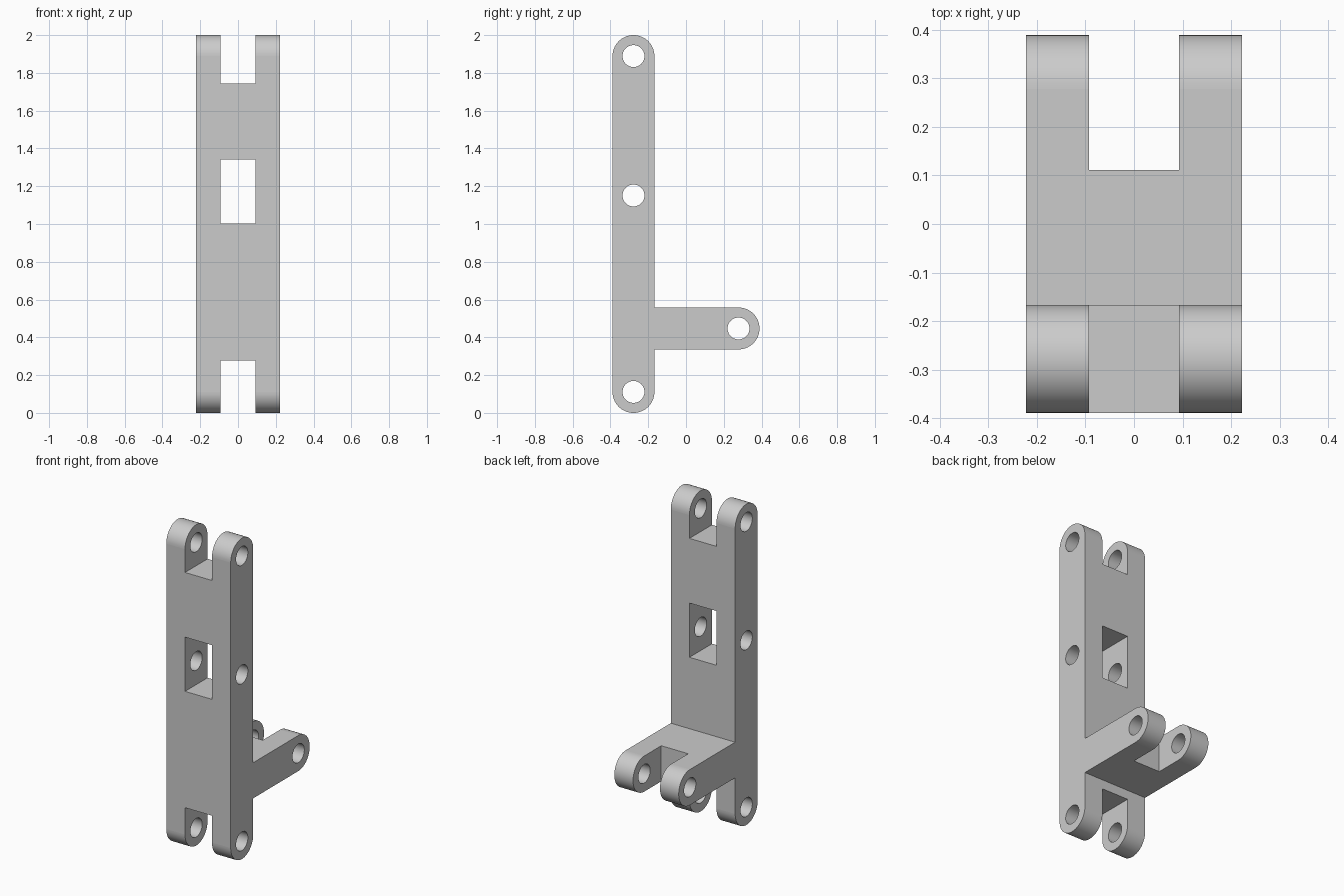
import bpy
import bmesh
from math import cos, sin, pi
from mathutils import Matrix, Vector

default = bpy.data.objects.get("Cube")
if default:
    bpy.data.objects.remove(default, do_unlink=True)

HALF = 0.222       # half width of the bracket
R = 0.111          # radius of the rounded ends
SLOT = 0.093       # half width of the fork slots
HOLE = 0.058       # pin hole radius
POST_Y, ARM_Y, ARM_Z = -0.278, 0.278, 0.447
STEPS = 32

grey = bpy.data.materials.new("grey")
grey.use_nodes = True
colour = (0.6, 0.6, 0.6, 1)
grey.diffuse_color = colour
grey.node_tree.nodes["Principled BSDF"].inputs["Base Color"].default_value = colour


def make_object(name, bm):
    bmesh.ops.recalc_face_normals(bm, faces=bm.faces)
    mesh = bpy.data.meshes.new(name)
    bm.to_mesh(mesh)
    bm.free()
    obj = bpy.data.objects.new(name, mesh)
    bpy.context.collection.objects.link(obj)
    return obj


def arc(y, z, start):
    """Half circle in the side plane, counter-clockwise from start."""
    angles = [start + pi * i / STEPS for i in range(STEPS + 1)]
    return [(y + R * cos(a), z + R * sin(a)) for a in angles]


def add_box(bm, low, high):
    low, high = Vector(low), Vector(high)
    matrix = Matrix.Translation((low + high) / 2) @ Matrix.Diagonal((*(high - low), 1))
    bmesh.ops.create_cube(bm, size=1, matrix=matrix)


# Side outline: upright post with a rear arm, extruded across the width
inner = POST_Y + R
outline = arc(POST_Y, R, pi)
outline += [(inner, ARM_Z - R)] + arc(ARM_Y, ARM_Z, -pi / 2) + [(inner, ARM_Z + R)]
outline += arc(POST_Y, 2 - R, 0)
bm = bmesh.new()
side = bm.faces.new([bm.verts.new((-HALF, y, z)) for y, z in outline])
ext = bmesh.ops.extrude_face_region(bm, geom=[side])
moved = [v for v in ext["geom"] if isinstance(v, bmesh.types.BMVert)]
bmesh.ops.translate(bm, verts=moved, vec=(2 * HALF, 0, 0))
bracket = make_object("hinge_bracket", bm)
bracket.data.materials.append(grey)

# Fork slots at the three ends, and the window in the post
bm = bmesh.new()
front, back = POST_Y - 0.2, POST_Y + 0.2
for z0, z1 in ((-0.1, 0.278), (1.003, 1.341), (1.744, 2.1)):
    add_box(bm, (-SLOT, front, z0), (SLOT, back, z1))
add_box(bm, (-SLOT, 0.111, 0.2), (SLOT, 0.6, 0.7))
slots = make_object("slot_cutter", bm)

# Pin holes through the width
bm = bmesh.new()
for y, z in ((POST_Y, R), (POST_Y, 1.151), (POST_Y, 2 - R), (ARM_Y, ARM_Z)):
    matrix = Matrix.Translation((0, y, z)) @ Matrix.Rotation(pi / 2, 4, "Y")
    bmesh.ops.create_cone(bm, cap_ends=True, segments=48, radius1=HOLE,
                          radius2=HOLE, depth=1, matrix=matrix)
holes = make_object("hole_cutter", bm)

for cutter in (slots, holes):
    cutter.hide_render = True
    mod = bracket.modifiers.new(cutter.name, "BOOLEAN")
    mod.operation = "DIFFERENCE"
    mod.solver = "EXACT"
    mod.object = cutter

# Bake the cuts, then remove the cutters
bpy.context.view_layer.update()
graph = bpy.context.evaluated_depsgraph_get()
final = bpy.data.meshes.new_from_object(bracket.evaluated_get(graph))
bracket.modifiers.clear()
bracket.data = final
final.name = "hinge_bracket"
final.materials.clear()
final.materials.append(grey)
for cutter in (slots, holes):
    bpy.data.objects.remove(cutter, do_unlink=True)

# Smooth only the curved faces, so the flat ones stay crisp
for face in final.polygons:
    face.material_index = 0
    face.use_smooth = max(abs(c) for c in face.normal) < 0.9995
